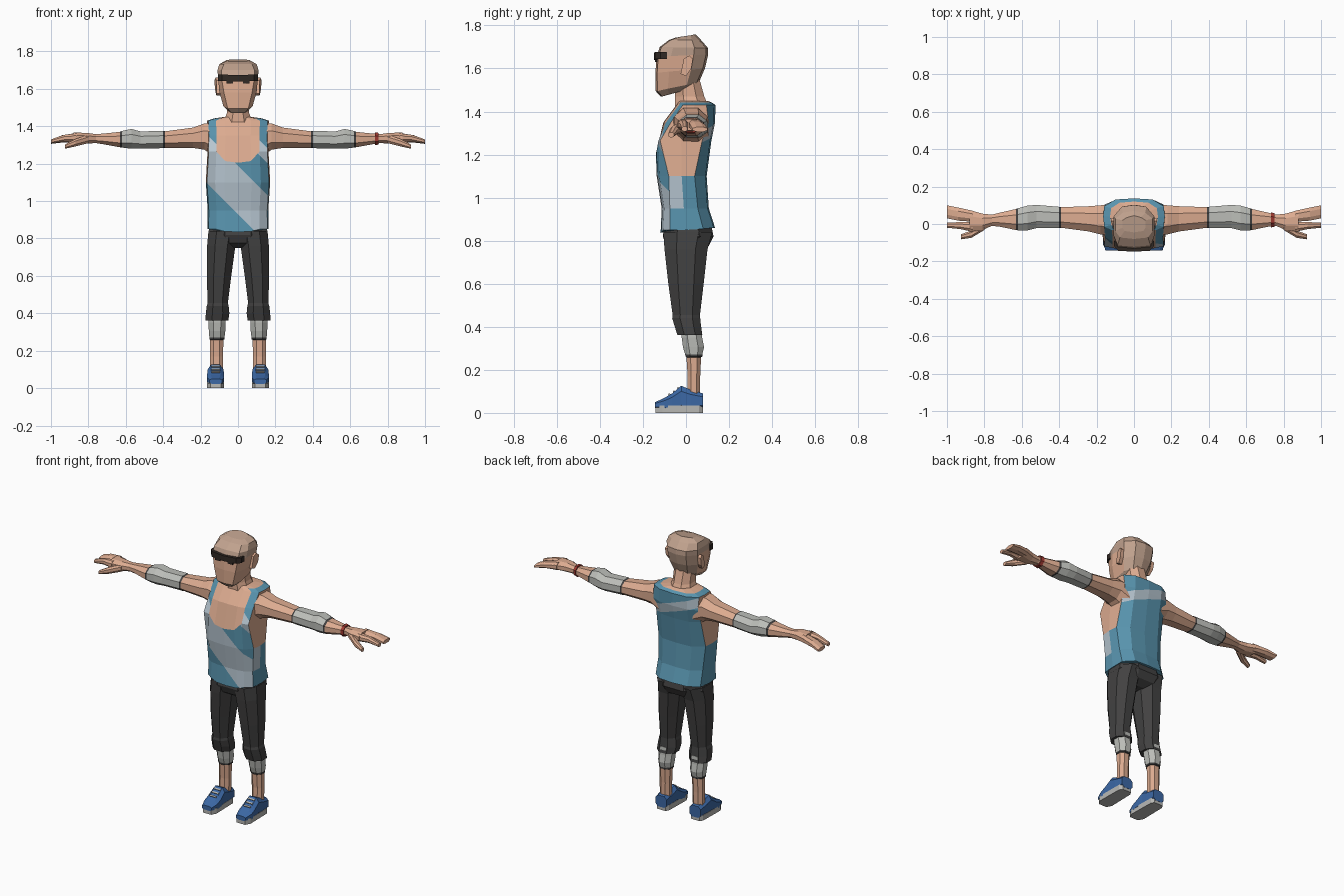
import bpy, bmesh, math
from mathutils import Vector, Matrix

COLOURS = {
    "skin": (0.72, 0.41, 0.28), "shaved_scalp": (0.53, 0.36, 0.27),
    "dark_brow": (0.03, 0.022, 0.018), "vest_blue": (0.10, 0.30, 0.43),
    "stripe_pale": (0.47, 0.56, 0.63), "trouser_charcoal": (0.055, 0.054, 0.054),
    "pad_grey": (0.50, 0.51, 0.48), "shoe_blue": (0.045, 0.14, 0.38),
    "sole_grey": (0.48, 0.48, 0.46), "band_red": (0.33, 0.04, 0.03)}
NAMES = list(COLOURS)
MATS = []
for n, c in COLOURS.items():
    m = bpy.data.materials.new(n)
    m.diffuse_color = (*c, 1)
    MATS.append(m)


def finish(name, bm, mirror=False):
    bmesh.ops.recalc_face_normals(bm, faces=bm.faces)
    me = bpy.data.meshes.new(name)
    bm.to_mesh(me)
    bm.free()
    for m in MATS:
        me.materials.append(m)
    ob = bpy.data.objects.new(name, me)
    bpy.context.collection.objects.link(ob)
    if mirror:
        ob.modifiers.new("Mirror", 'MIRROR').use_mirror_merge = False
    return ob


def loft(rings, mat):
    """Skin a list of rings; mat is a colour name or a function of (row, column)."""
    pick = mat if callable(mat) else (lambda r, c: mat)
    bm = bmesh.new()
    vs = [[bm.verts.new(p) for p in ring] for ring in rings]
    n = len(rings[0])
    for r in range(len(vs) - 1):
        for c in range(n):
            d = (c + 1) % n
            f = bm.faces.new((vs[r][c], vs[r][d], vs[r + 1][d], vs[r + 1][c]))
            f.material_index = NAMES.index(pick(r, min(c, n - 1 - c)))
    for ring, r in ((vs[0], 0), (vs[-1], len(vs) - 2)):
        bm.faces.new(ring).material_index = NAMES.index(pick(r, 0))
    return bm


def octagon(axis, t, a0, a1, b0, b1, k=0.28):
    """Chamfered rectangle across the given axis at position t."""
    uv = [(k, 0), (1 - k, 0), (1, k), (1, 1 - k), (1 - k, 1), (k, 1), (0, 1 - k), (0, k)]
    pts = []
    for u, v in uv:
        p = [a0 + (a1 - a0) * u, b0 + (b1 - b0) * v]
        p.insert(axis, t)
        pts.append(p)
    return pts


def tube(name, axis, rows, mat, mirror=True, k=0.28):
    rule = (lambda r, c: mat[r]) if isinstance(mat, list) else mat
    return finish(name, loft([octagon(axis, *r, k=k) for r in rows], rule), mirror)


def symmetric(half):
    return half + [(-x, y, z) for x, y, z in reversed(half[1:-1])]


# Vest and chest: one body whose columns follow the neckline and armholes
def torso_ring(z, yf, yb, w, df, db, drop=0.0, rise=0.0):
    return symmetric([(0, yf, z - drop), (0.42 * w, yf + 0.003, z - 0.85 * drop),
                      (0.71 * w, yf + 0.012, z), (w - 0.006, df, z), (w, (df + db) / 2, z),
                      (w - 0.006, db, z + rise / 2), (0.6 * w, yb - 0.006, z + rise),
                      (0, yb, z + rise)])


def torso_colour(r, c):
    neck = r >= 6 or (c <= 1 and r >= 3)
    armhole = c in (3, 4) and 2 <= r <= 4
    return "skin" if neck or armhole else "vest_blue"


bm = loft([torso_ring(0.85, -0.118, 0.135, 0.163, -0.075, 0.08, 0.015, 0.01),
           torso_ring(0.95, -0.113, 0.106, 0.162, -0.075, 0.055),
           torso_ring(1.10, -0.136, 0.096, 0.172, -0.08, 0.04),
           torso_ring(1.265, -0.14, 0.118, 0.163, -0.12, 0.075, 0.06),
           torso_ring(1.35, -0.105, 0.135, 0.162, -0.07, 0.105),
           torso_ring(1.43, -0.045, 0.137, 0.165, -0.015, 0.095),
           torso_ring(1.442, -0.038, 0.12, 0.128, -0.005, 0.085),
           torso_ring(1.45, -0.035, 0.10, 0.075, 0.0, 0.06)], torso_colour)

# Diagonal stripes cut across the front and the upper back
BLUE, PALE = NAMES.index("vest_blue"), NAMES.index("stripe_pale")
for side, slope, low, high in ((-1, 1.0, 0.93, 1.19), (-1, 1.0, 1.36, 1.44), (1, 0.35, 1.31, 1.37)):
    def on_side(f):
        y = f.calc_center_median().y
        return f.material_index == BLUE and (y < -0.05 if side < 0 else y > 0.07)
    for level in (low, high):
        faces = [f for f in bm.faces if on_side(f)]
        geom = faces + list({e for f in faces for e in f.edges}) + list({v for f in faces for v in f.verts})
        bmesh.ops.bisect_plane(bm, geom=geom, dist=1e-5, plane_co=(0, 0, level), plane_no=(slope, 0, 1))
    for f in bm.faces:
        p = f.calc_center_median()
        if on_side(f) and low < p.z + slope * p.x < high:
            f.material_index = PALE
finish("vest_torso", bm)

# Neck
tube("neck", 2, [(1.40, -0.085, 0.085, -0.05, 0.115), (1.47, -0.06, 0.06, -0.05, 0.085),
                 (1.56, -0.06, 0.06, -0.05, 0.06)], "skin", False)


# Head
def head_ring(zf, zb, yf, yb, w, wf):
    def pt(x, t, dy=0.0):
        return (x, yf + (yb - yf) * t + dy, zf + (zb - zf) * t)
    return symmetric([pt(0, 0), pt(wf, 0, 0.008), pt(w, 0.28), pt(w, 0.72), pt(0.6 * w, 1, -0.01), pt(0, 1)])


finish("head", loft([head_ring(1.470, 1.505, -0.118, 0.02, 0.05, 0.035),
                     head_ring(1.495, 1.535, -0.141, 0.06, 0.078, 0.055),
                     head_ring(1.58, 1.60, -0.142, 0.088, 0.100, 0.075),
                     head_ring(1.655, 1.665, -0.137, 0.103, 0.106, 0.088),
                     head_ring(1.70, 1.695, -0.122, 0.102, 0.110, 0.088),
                     head_ring(1.732, 1.732, -0.08, 0.07, 0.100, 0.075),
                     head_ring(1.745, 1.757, -0.045, 0.045, 0.062, 0.05)],
                    lambda r, c: "shaved_scalp" if r >= 3 or c >= 3 or r == 0 else "skin"))

# Ears: a slanted plate with a tilted outer rim
ear = [(-0.025, 1.575), (0.0, 1.565), (0.025, 1.60), (0.032, 1.645), (0.015, 1.66), (-0.01, 1.645)]
finish("ear", loft([[(0.09, y, z) for y, z in ear],
                    [(0.116 + 0.3 * max(y, 0), y, z) for y, z in ear]], "skin"), True)

# Brow band and eyes
finish("brow_band", loft([[(x, y, z + 0.017), (x, y + 0.03, z + 0.017), (x, y + 0.03, z - 0.017), (x, y, z - 0.017)]
                          for x, y, z in ((-0.106, -0.118, 1.66), (-0.085, -0.143, 1.66), (0, -0.148, 1.656),
                                          (0.085, -0.143, 1.66), (0.106, -0.118, 1.66))], "dark_brow"))


def block(name, centre, size, mat, tilt=0.0):
    bm = bmesh.new()
    bmesh.ops.create_cube(bm, size=1, matrix=Matrix.Translation(centre) @ Matrix.Rotation(tilt, 4, 'X')
                          @ Matrix.Diagonal((*size, 1)))
    for f in bm.faces:
        f.material_index = NAMES.index(mat)
    return finish(name, bm, True)


block("eye", (0.045, -0.139, 1.635), (0.035, 0.008, 0.012), "dark_brow")

# Arms with elbow pads: x, y range, z range
tube("arm", 0, [(0.12, -0.06, 0.105, 1.235, 1.42), (0.18, -0.055, 0.10, 1.275, 1.415),
                (0.24, -0.04, 0.095, 1.284, 1.393), (0.39, -0.02, 0.09, 1.285, 1.373),
                (0.40, -0.022, 0.092, 1.283, 1.376), (0.52, -0.022, 0.102, 1.280, 1.372),
                (0.57, -0.034, 0.098, 1.280, 1.386), (0.62, -0.034, 0.084, 1.286, 1.375),
                (0.632, -0.032, 0.08, 1.288, 1.370), (0.72, -0.014, 0.06, 1.304, 1.361),
                (0.76, -0.01, 0.05, 1.310, 1.358), (0.81, -0.032, 0.055, 1.308, 1.365),
                (0.88, -0.042, 0.075, 1.312, 1.366)],
     ["skin"] * 3 + ["trouser_charcoal"] + ["pad_grey"] * 3 + ["trouser_charcoal"] + ["skin"] * 4)

# Hands: joined fingers, forefinger and thumb
tube("fingers", 0, [(0.86, 0.012, 0.07, 1.315, 1.365), (0.94, 0.018, 0.088, 1.313, 1.352),
                    (1.0, 0.03, 0.10, 1.306, 1.328)], "skin")
tube("forefinger", 0, [(0.86, -0.042, 0.01, 1.315, 1.362), (0.93, -0.027, 0.01, 1.318, 1.354),
                       (1.0, -0.02, 0.008, 1.308, 1.33)], "skin")
tube("thumb", 0, [(0.80, -0.032, 0.01, 1.31, 1.355), (0.87, -0.074, -0.035, 1.292, 1.332),
                  (0.925, -0.082, -0.055, 1.28, 1.303)], "skin")

# Wristband on one arm only
tube("wristband", 0, [(0.733, -0.018, 0.062, 1.299, 1.367), (0.752, -0.016, 0.058, 1.302, 1.365)],
     "band_red", False)

# Trousers: hips and cropped legs with turned cuffs
tube("trouser_hips", 2, [(0.87, -0.152, 0.152, -0.10, 0.118), (0.82, -0.16, 0.16, -0.108, 0.128),
                         (0.775, -0.135, 0.135, -0.09, 0.105), (0.75, -0.04, 0.04, -0.05, 0.06)],
     "trouser_charcoal", False)
tube("trouser_leg", 2, [(0.84, 0.0, 0.158, -0.105, 0.122), (0.76, 0.014, 0.165, -0.10, 0.10),
                        (0.60, 0.036, 0.167, -0.082, 0.082), (0.455, 0.054, 0.162, -0.062, 0.065),
                        (0.44, 0.050, 0.167, -0.064, 0.066), (0.40, 0.046, 0.172, -0.052, 0.07),
                        (0.362, 0.052, 0.174, -0.04, 0.076)], "trouser_charcoal")

# Shins with pads
tube("shin", 2, [(0.40, 0.066, 0.155, -0.02, 0.072), (0.35, 0.066, 0.158, -0.02, 0.075),
                 (0.305, 0.068, 0.156, -0.014, 0.084), (0.272, 0.072, 0.153, -0.004, 0.076),
                 (0.262, 0.072, 0.153, -0.002, 0.076), (0.258, 0.078, 0.150, 0.002, 0.07),
                 (0.17, 0.08, 0.150, 0.008, 0.066), (0.08, 0.082, 0.150, 0.005, 0.066)],
     ["pad_grey"] * 3 + ["trouser_charcoal"] * 2 + ["skin"] * 2)

# Shoes: sole, upper and laces
outline = [(0.09, -0.142), (0.148, -0.142), (0.166, -0.11), (0.163, 0.06), (0.15, 0.079),
           (0.09, 0.079), (0.078, 0.06), (0.074, -0.11)]
finish("shoe_sole", loft([[(x, y, z) for x, y in outline] for z in (0.0, 0.034)], "sole_grey"), True)
tube("shoe_upper", 1, [(-0.143, 0.086, 0.152, 0.022, 0.05), (-0.10, 0.074, 0.166, 0.01, 0.07),
                       (-0.065, 0.074, 0.165, 0.01, 0.09), (-0.022, 0.078, 0.162, 0.01, 0.126),
                       (0.02, 0.078, 0.162, 0.01, 0.108), (0.08, 0.08, 0.158, 0.018, 0.09)],
     "shoe_blue", k=0.22)
for i, (y, z) in enumerate(((-0.078, 0.086), (-0.056, 0.099), (-0.037, 0.115))):
    block(f"shoe_lace_{i + 1}", (0.12, y, z), (0.046, 0.009, 0.008), "sole_grey", math.radians(36))
